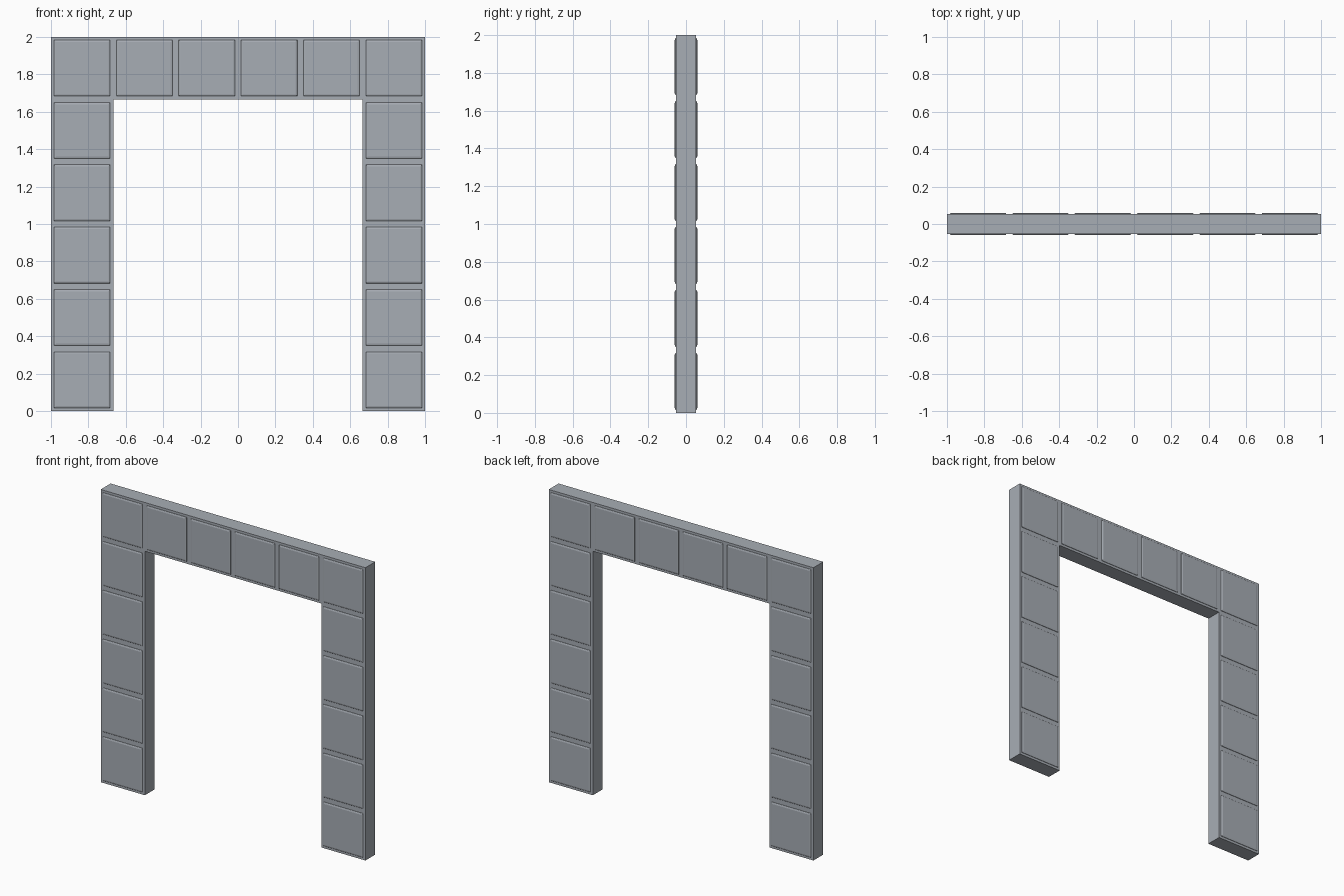
import bpy, bmesh

if "Cube" in bpy.data.objects:
    bpy.data.objects.remove(bpy.data.objects["Cube"])

CELL = 1 / 3      # square module of the frame
BODY = 0.053      # half thickness of the frame
FACE = 0.060      # outer face of the raised panels
MARGIN = 0.0165   # border around each panel

grey = bpy.data.materials.new("stone grey")
grey.diffuse_color = (0.39, 0.42, 0.46, 1)
grey.use_nodes = True
grey.node_tree.nodes["Principled BSDF"].inputs["Base Color"].default_value = grey.diffuse_color


def finish(bm, name):
    bmesh.ops.recalc_face_normals(bm, faces=bm.faces)
    mesh = bpy.data.meshes.new(name)
    bm.to_mesh(mesh)
    bm.free()
    mesh.materials.append(grey)
    obj = bpy.data.objects.new(name, mesh)
    bpy.context.collection.objects.link(obj)
    return obj


# Frame: extruded doorway profile
inner = 1 - CELL
profile = [(-1, 0), (-inner, 0), (-inner, 2 - CELL), (inner, 2 - CELL),
           (inner, 0), (1, 0), (1, 2), (-1, 2)]
bm = bmesh.new()
face = bm.faces.new([bm.verts.new((x, -BODY, z)) for x, z in profile])
ext = bmesh.ops.extrude_face_region(bm, geom=[face])
moved = [v for v in ext["geom"] if isinstance(v, bmesh.types.BMVert)]
bmesh.ops.translate(bm, verts=moved, vec=(0, 2 * BODY, 0))
finish(bm, "door_frame")


# Raised panel with a softened rim, built from three square rings
def add_panel(bm, cx, cz, side):
    half = CELL / 2 - MARGIN
    rings = []
    for inset, y in ((0, BODY - 0.003), (0, BODY + 0.002),
                     (0.003, FACE - 0.002), (0.010, FACE)):
        h = half - inset
        rings.append([bm.verts.new((cx + sx * h, side * y, cz + sz * h))
                      for sx, sz in ((-1, -1), (1, -1), (1, 1), (-1, 1))])
    for a, b in zip(rings, rings[1:]):
        for i in range(4):
            j = (i + 1) % 4
            bm.faces.new((a[i], a[j], b[j], b[i]))
    bm.faces.new(rings[0])
    bm.faces.new(rings[-1])


# Panels on both faces: two legs and the lintel between them
for side, name in ((-1, "front_panels"), (1, "back_panels")):
    bm = bmesh.new()
    for col in range(6):
        for row in range(6):
            if col in (0, 5) or row == 5:
                add_panel(bm, -1 + (col + 0.5) * CELL, (row + 0.5) * CELL, side)
    finish(bm, name)
